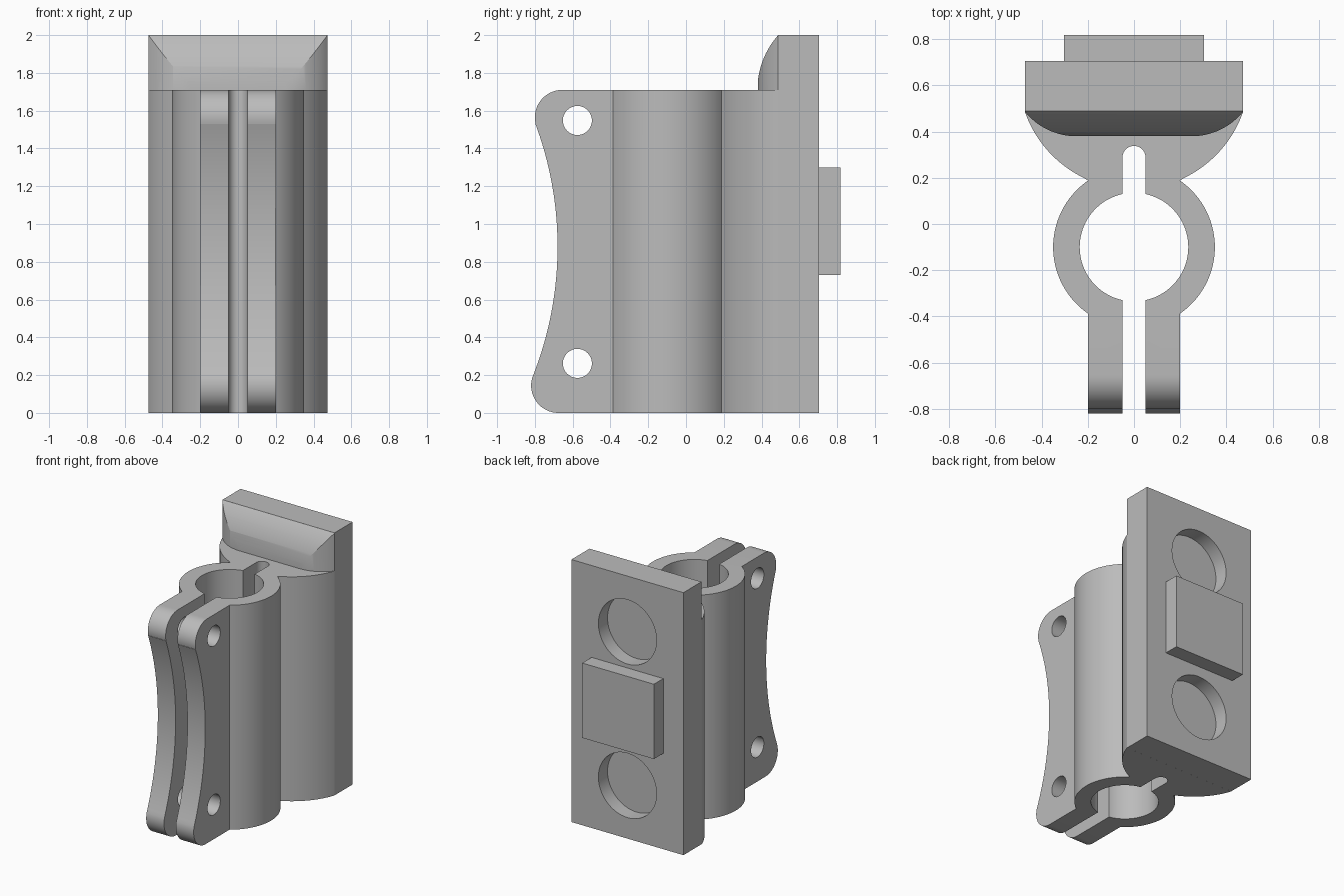
import bpy, bmesh
from math import sin, cos, radians, atan2, degrees
from mathutils import Vector

cube = bpy.data.objects.get("Cube")
if cube:
    bpy.data.objects.remove(cube, do_unlink=True)

grey = bpy.data.materials.new("plain_grey")
grey.use_nodes = True
grey.diffuse_color = (0.5, 0.5, 0.5, 1)
grey.node_tree.nodes["Principled BSDF"].inputs["Base Color"].default_value = (0.5, 0.5, 0.5, 1)


def arc(cx, cy, r, a0, a1, n=24):
    """Points on a circle from angle a0 to a1 in degrees."""
    return [(cx + r * cos(radians(a0 + (a1 - a0) * i / n)),
             cy + r * sin(radians(a0 + (a1 - a0) * i / n))) for i in range(n + 1)]


def angle(p, c):
    return degrees(atan2(p[1] - c[1], p[0] - c[0]))


def prism(name, outline, lo, hi, axis):
    """Extrude an outline along x (outline is y,z), y (x,z) or z (x,y)."""
    place = {"x": lambda u, v, d: (d, u, v),
             "y": lambda u, v, d: (u, d, v),
             "z": lambda u, v, d: (u, v, d)}[axis]
    bm = bmesh.new()
    face = bm.faces.new([bm.verts.new(place(u, v, lo)) for u, v in outline])
    moved = bmesh.ops.extrude_face_region(bm, geom=[face])["geom"]
    bmesh.ops.translate(bm, verts=[g for g in moved if isinstance(g, bmesh.types.BMVert)],
                        vec=Vector(place(0, 0, hi - lo)))
    bmesh.ops.recalc_face_normals(bm, faces=bm.faces)
    mesh = bpy.data.meshes.new(name)
    bm.to_mesh(mesh)
    bm.free()
    mesh.materials.append(grey)
    ob = bpy.data.objects.new(name, mesh)
    bpy.context.collection.objects.link(ob)
    return ob


def combine(ob, tool, operation):
    """Apply a boolean and discard the tool."""
    mod = ob.modifiers.new("cut", "BOOLEAN")
    mod.operation, mod.solver, mod.object = operation, "EXACT", tool
    bpy.context.view_layer.objects.active = ob
    bpy.ops.object.modifier_apply(modifier=mod.name)
    bpy.data.objects.remove(tool, do_unlink=True)


def rect(u0, u1, v0, v1):
    return [(u0, v0), (u1, v0), (u1, v1), (u0, v1)]


def mirrored(half):
    return half + [(-x, y) for x, y in reversed(half) if x > 1e-4]


HEIGHT, WIDTH, STEP = 1.71, 0.472, 0.488

# Clamp: slot, bore, arm, ring and flared support in one mirrored outline
ring, flare = (0, -0.10), (0, 0.65)
bore_end = degrees(atan2(0.229, 0.05))
joint = (0.2, 0.188)
ring_end = degrees(atan2(0.288, 0.2))
half = arc(0, 0.288, 0.05, 90, 0, 10)
half += arc(*ring, 0.235, bore_end, -bore_end, 40)
half += [(0.05, -0.9), (0.2, -0.9)]
half += arc(*ring, 0.35, -ring_end, ring_end, 36)
half += arc(*flare, 0.5, angle(joint, flare), angle((WIDTH, STEP), flare), 24)[1:]
clamp = prism("clamp_body", mirrored(half), 0, HEIGHT, "z")

# Side shape of the arms: rounded corners joined by a shallow hollow
side = [(0.6, HEIGHT)]
side += arc(-0.655, 1.565, 0.145, 90, 194, 16)
side += arc(-2.54, 0.88, 1.86, 20.4, -21.2, 40)
side += arc(-0.675, 0.145, 0.145, 164, 270, 16)
side += [(0.6, 0)]
side = [(y, min(max(z, -0.01), HEIGHT + 0.01)) for y, z in side]
combine(clamp, prism("side_shape", side, -1, 1, "x"), "INTERSECT")

# Bolt holes through both arms
for z in (0.262, 1.548):
    combine(clamp, prism("bolt_cutter", arc(-0.575, z, 0.077, 0, 348.75, 31), -1, 1, "x"),
            "DIFFERENCE")

# Back plate with two blind round sockets
plate = prism("back_plate", rect(-WIDTH, WIDTH, 0, 2), STEP, 0.705, "y")
for z in (0.405, 1.575):
    combine(plate, prism("socket_cutter", arc(0, z, 0.245, 0, 354.375, 63), 0.595, 0.9, "y"),
            "DIFFERENCE")

# Raised pad on the back
pad = prism("back_pad", rect(-0.302, 0.302, 0.73, 1.30), 0.705, 0.818, "y")

# Top lip: rounded in plan and curved back towards its upper edge
corner = arc(0.25, 0.665, 0.285, -90, -38.5, 16)
lip = prism("top_lip", mirrored([(0, 0.38)] + corner + [(WIDTH, STEP)]), HEIGHT, 2, "z")
curve = arc(0.815, HEIGHT, 0.437, 180, 138.4, 20)
combine(lip, prism("lip_curve", [(0.6, 1.6), (0.378, 1.6)] + curve + [(0.488, 2.1), (0.6, 2.1)],
                   -1, 1, "x"), "INTERSECT")

# Smooth the round surfaces, keep edges sharp
for ob in (clamp, plate, pad, lip):
    bpy.ops.object.select_all(action="DESELECT")
    ob.select_set(True)
    bpy.context.view_layer.objects.active = ob
    bpy.ops.object.shade_smooth_by_angle(angle=radians(25))
